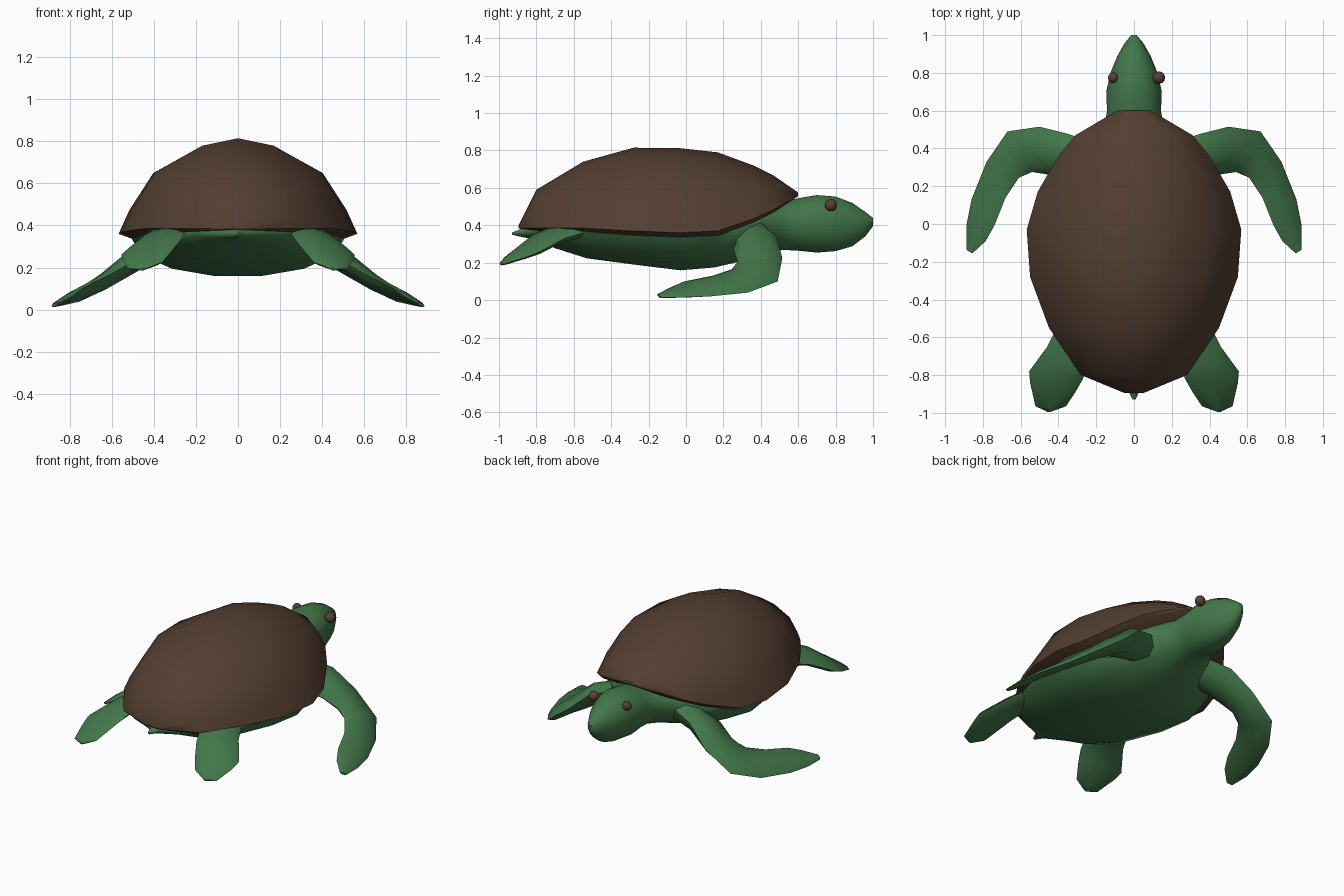
import bpy, bmesh, math
from mathutils import Vector

if "Cube" in bpy.data.objects:
    bpy.data.objects.remove(bpy.data.objects["Cube"])


def material(name, rgb):
    m = bpy.data.materials.new(name)
    m.diffuse_color = (*rgb, 1)
    m.use_nodes = True
    m.node_tree.nodes["Principled BSDF"].inputs["Base Color"].default_value = m.diffuse_color
    return m


GREEN = material("skin green", (0.055, 0.185, 0.068))
BROWN = material("shell brown", (0.088, 0.049, 0.031))
EYE = material("eye brown", (0.105, 0.050, 0.036))


def loft(name, rings, mat, angle=50):
    """Skin closed rings of points and cap both ends."""
    bm = bmesh.new()
    loops = [[bm.verts.new(p) for p in ring] for ring in rings]
    n = len(loops[0])
    for a, b in zip(loops, loops[1:]):
        for i in range(n):
            j = (i + 1) % n
            bm.faces.new((a[i], a[j], b[j], b[i]))
    bm.faces.new(loops[0])
    bm.faces.new(loops[-1])
    bmesh.ops.recalc_face_normals(bm, faces=bm.faces)
    mesh = bpy.data.meshes.new(name)
    bm.to_mesh(mesh)
    bm.free()
    obj = bpy.data.objects.new(name, mesh)
    bpy.context.collection.objects.link(obj)
    mesh.materials.append(mat)
    smooth(obj, angle)
    return obj


def smooth(obj, angle):
    bpy.ops.object.select_all(action='DESELECT')
    obj.select_set(True)
    bpy.context.view_layer.objects.active = obj
    bpy.ops.object.shade_smooth_by_angle(angle=math.radians(angle))


# Shell: stations of y, half width, rim height, ridge height
shell_rows = [
    (-0.895, 0.05, 0.385, 0.40), (-0.80, 0.28, 0.385, 0.59),
    (-0.55, 0.45, 0.385, 0.74), (-0.28, 0.55, 0.37, 0.815),
    (-0.03, 0.568, 0.36, 0.812), (0.17, 0.51, 0.37, 0.79),
    (0.36, 0.40, 0.435, 0.72), (0.47, 0.31, 0.485, 0.665),
    (0.60, 0.09, 0.56, 0.575),
]
arch = [(1, 0), (0.91, 0.25), (0.71, 0.64), (0.31, 0.92)]


def shell_ring(y, w, rim, top):
    right = [(w * u, y, rim + (top - rim) * v) for u, v in arch]
    left = [(-x, y, z) for x, y, z in reversed(right)]
    lip = rim - 0.025 * min(1, w / 0.5)
    under = [(-0.88 * w, y, lip), (0.88 * w, y, lip)]
    return right + [(0, y, top)] + left + under


loft("shell", [shell_ring(*r) for r in shell_rows], BROWN)

# Belly, neck and head: y, half width, bottom, widest height, top
body_rows = [
    (-0.93, 0.008, 0.35, 0.357, 0.362), (-0.87, 0.035, 0.335, 0.36, 0.385),
    (-0.80, 0.22, 0.325, 0.37, 0.42), (-0.70, 0.34, 0.275, 0.37, 0.47),
    (-0.53, 0.42, 0.22, 0.36, 0.46), (-0.27, 0.49, 0.185, 0.345, 0.45),
    (-0.03, 0.505, 0.155, 0.335, 0.45), (0.15, 0.46, 0.17, 0.345, 0.46),
    (0.30, 0.37, 0.205, 0.38, 0.49), (0.42, 0.25, 0.245, 0.41, 0.51),
    (0.52, 0.155, 0.265, 0.42, 0.53), (0.60, 0.143, 0.26, 0.42, 0.548),
    (0.70, 0.147, 0.25, 0.42, 0.565), (0.80, 0.125, 0.258, 0.42, 0.557),
    (0.89, 0.088, 0.285, 0.415, 0.522), (0.96, 0.048, 0.34, 0.415, 0.472),
    (1.0, 0.014, 0.395, 0.418, 0.44),
]


def body_ring(y, w, bottom, mid, top, n=14):
    ring = []
    for i in range(n):
        a = math.tau * (i + 0.5) / n + math.pi / n
        s = math.sin(a)
        ring.append((w * math.cos(a), y, mid + s * ((top - mid) if s > 0 else (mid - bottom))))
    return ring


loft("body_and_head", [body_ring(*r) for r in body_rows], GREEN)

# Flippers: stations of leading point, trailing point and thickness
front_rows = [
    ((0.20, 0.43, 0.39), (0.24, 0.25, 0.30), 0.16),
    ((0.36, 0.48, 0.35), (0.44, 0.26, 0.25), 0.13),
    ((0.50, 0.515, 0.225), (0.54, 0.275, 0.205), 0.10),
    ((0.67, 0.49, 0.10), (0.61, 0.245, 0.165), 0.075),
    ((0.78, 0.33, 0.04), (0.68, 0.14, 0.13), 0.055),
    ((0.86, 0.13, 0.02), (0.74, -0.01, 0.10), 0.04),
    ((0.888, -0.01, 0.015), (0.785, -0.09, 0.065), 0.03),
    ((0.888, -0.135, 0.015), (0.855, -0.155, 0.03), 0.015),
]
rear_rows = [
    ((0.41, -0.55, 0.36), (0.22, -0.66, 0.37), 0.08),
    ((0.46, -0.65, 0.33), (0.25, -0.76, 0.365), 0.075),
    ((0.555, -0.78, 0.26), (0.27, -0.82, 0.335), 0.07),
    ((0.55, -0.84, 0.235), (0.31, -0.89, 0.285), 0.05),
    ((0.522, -0.965, 0.195), (0.36, -0.965, 0.225), 0.03),
    ((0.46, -0.993, 0.19), (0.44, -0.993, 0.195), 0.015),
]


def flipper_rings(rows, side, n=8):
    mids = [(Vector(a) + Vector(b)) / 2 for a, b, _ in rows]
    rings = []
    for k, (a, b, t) in enumerate(rows):
        half = (Vector(a) - Vector(b)) / 2
        along = mids[min(k + 1, len(rows) - 1)] - mids[max(k - 1, 0)]
        up = half.cross(along).normalized() * t / 2
        ring = [mids[k] + half * math.cos(math.tau * i / n) + up * math.sin(math.tau * i / n)
                for i in range(n)]
        rings.append([(p.x * side, p.y, max(p.z, 0)) for p in ring])
    return rings


for side, label in ((1, "right"), (-1, "left")):
    loft("front_flipper_" + label, flipper_rings(front_rows, side), GREEN, 60)
    loft("rear_flipper_" + label, flipper_rings(rear_rows, side), GREEN, 60)

# Eyes
for x, r, label in ((0.132, 0.033, "right"), (-0.11, 0.028, "left")):
    bpy.ops.mesh.primitive_uv_sphere_add(segments=12, ring_count=8, radius=r,
                                         location=(x, 0.775, 0.508))
    eye = bpy.context.object
    eye.name = "eye_" + label
    eye.data.materials.append(EYE)
    smooth(eye, 60)
